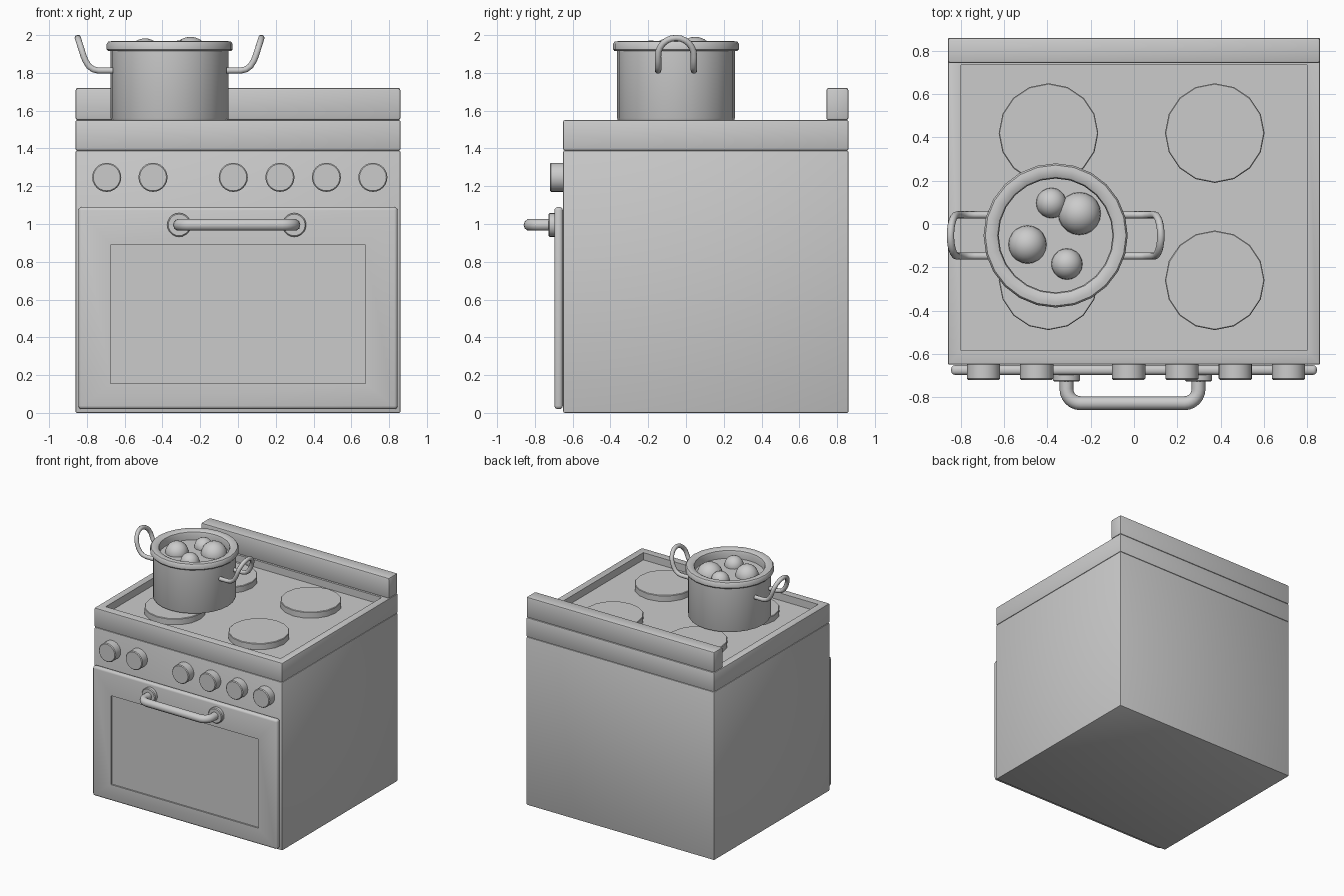
import bpy, bmesh
from math import sin, cos, pi, radians
from mathutils import Vector, Matrix

if "Cube" in bpy.data.objects:
    bpy.data.objects.remove(bpy.data.objects["Cube"])


def make(name, bm, angle=40):
    bmesh.ops.recalc_face_normals(bm, faces=bm.faces)
    me = bpy.data.meshes.new(name)
    bm.to_mesh(me)
    bm.free()
    ob = bpy.data.objects.new(name, me)
    bpy.context.collection.objects.link(ob)
    bpy.ops.object.select_all(action='DESELECT')
    ob.select_set(True)
    bpy.context.view_layer.objects.active = ob
    bpy.ops.object.shade_smooth_by_angle(angle=radians(angle))
    return ob


def box(name, lo, hi, bevel=0.008, seg=2, pocket=None):
    """Bevelled box; pocket = (outward normal, low corner, high corner, depth)."""
    lo, hi = Vector(lo), Vector(hi)
    bm = bmesh.new()
    bmesh.ops.create_cube(bm, size=1, matrix=Matrix.Translation((lo + hi) / 2)
                          @ Matrix.Diagonal((*(hi - lo), 1)))
    bmesh.ops.bevel(bm, geom=bm.edges[:], offset=bevel, segments=seg,
                    profile=0.5, affect='EDGES')
    if pocket:
        n, a, b, depth = Vector(pocket[0]), pocket[1], pocket[2], pocket[3]
        bm.normal_update()
        f = max(bm.faces, key=lambda q: q.calc_area() * (q.normal.dot(n) > 0.99))
        axes = [i for i in range(3) if abs(n[i]) < 0.5]
        for step in (0, depth):
            bmesh.ops.inset_individual(bm, faces=[f], thickness=0.002)
            mid = f.calc_center_median()
            for v in f.verts:
                for i, p, q in zip(axes, a, b):
                    v.co[i] = p if v.co[i] < mid[i] else q
                v.co -= n * step
    return make(name, bm, 30)


def lathe(name, profile, origin, sides, along_y=False, angle=40):
    """Spin (radius, height) points round the z axis, or the -y axis."""
    bm = bmesh.new()
    rings = []
    for r, h in profile:
        ring = []
        for k in range(1 if r == 0 else sides):
            t = 2 * pi * k / sides
            p = Vector((r * cos(t), r * sin(t), h))
            if along_y:
                p = Vector((p.x, -p.z, p.y))
            ring.append(bm.verts.new(p + Vector(origin)))
        rings.append(ring)
    for a, b in zip(rings, rings[1:]):
        for k in range(sides):
            quad = [a[k % len(a)], a[(k + 1) % len(a)],
                    b[(k + 1) % len(b)], b[k % len(b)]]
            bm.faces.new(list(dict.fromkeys(quad)))
    return make(name, bm, angle)


def disc(name, r, h, origin, sides, along_y=False, bevel=0.006):
    return lathe(name, [(0, 0), (r, 0), (r, h - bevel), (r - bevel, h), (0, h)],
                 origin, sides, along_y)


def tube(name, pts, radius):
    cu = bpy.data.curves.new(name, 'CURVE')
    cu.dimensions = '3D'
    cu.bevel_depth = radius
    cu.bevel_resolution = 3
    cu.use_fill_caps = True
    sp = cu.splines.new('POLY')
    sp.points.add(len(pts) - 1)
    for p, co in zip(sp.points, pts):
        p.co = (*co, 1)
    sp.use_smooth = True
    ob = bpy.data.objects.new(name, cu)
    bpy.context.collection.objects.link(ob)
    return ob


# Cabinet, recessed cooktop and back rail
box("oven_body", (-0.86, -0.65, 0), (0.86, 0.86, 1.39))
box("cooktop", (-0.86, -0.65, 1.39), (0.86, 0.86, 1.55),
    pocket=((0, 0, 1), (-0.80, -0.585), (0.80, 0.735), 0.06))
box("back_rail", (-0.86, 0.743, 1.55), (0.86, 0.86, 1.72), 0.012)

# Oven door with sunken window
box("oven_door", (-0.845, -0.697, 0.02), (0.845, -0.652, 1.09), 0.018, 3,
    pocket=((0, -1, 0), (-0.675, 0.155), (0.675, 0.89), 0.012))

# Burners
for i, x in enumerate((-0.395, 0.373)):
    for j, y in enumerate((-0.26, 0.42)):
        disc(f"burner_{i}_{j}", 0.23, 0.05, (x, y, 1.49), 16, bevel=0.004)

# Control knobs
for i, x in enumerate((-0.695, -0.45, -0.025, 0.222, 0.468, 0.714)):
    disc(f"knob_{i}", 0.077, 0.072, (x, -0.648, 1.247), 24, True)

# Door handle: two flanges and a bent bar
hx, hz, hr = 0.305, 0.995, 0.065
for s, side in ((-1, "left"), (1, "right")):
    disc(f"handle_flange_{side}", 0.063, 0.033, (s * hx - 0.007, -0.695, hz), 20, True)
half = [(hx, -0.69)] + [(hx - hr + hr * cos(t), -0.763 - hr * sin(t))
                        for t in [pi / 2 * k / 6 for k in range(7)]]
bar = [(x - 0.007, y, hz) for x, y in half]
bar += [(-x - 0.007, y, hz) for x, y in reversed(half)]
tube("door_handle", bar, 0.032)

# Pot shell with rolled rim
px, py = -0.362, -0.053
lathe("pot", [(0, 1.545), (0.298, 1.545), (0.308, 1.55), (0.312, 1.56),
              (0.312, 1.915), (0.325, 1.915), (0.333, 1.924), (0.333, 1.954),
              (0.325, 1.965), (0.308, 1.968), (0.285, 1.966), (0.268, 1.957),
              (0.263, 1.94), (0.263, 1.895), (0, 1.895)],
      (px, py, 0), 24)

# Food balls half sunk in the pot
for i, (x, y, r, z) in enumerate(((-0.382, 0.097, 0.070, 1.90), (-0.252, 0.048, 0.099, 1.892),
                                  (-0.492, -0.095, 0.088, 1.895), (-0.31, -0.185, 0.072, 1.90))):
    bm = bmesh.new()
    bmesh.ops.create_uvsphere(bm, u_segments=20, v_segments=12, radius=r,
                              matrix=Matrix.Translation((x, y, z)))
    make(f"food_ball_{i}", bm, 60)

# Upswept pot handles, mirrored left and right
leg = [(0.30, 1.812), (0.375, 1.812), (0.405, 1.819), (0.428, 1.836), (0.446, 1.865)]
for s, side in ((-1, "left"), (1, "right")):
    pts = [(px + s * u, py - 0.095, z) for u, z in leg]
    for k in range(13):
        t = pi * k / 12
        pts.append((px + s * (0.456 + 0.03 * sin(t)), py - 0.095 * cos(t),
                    1.89 + 0.095 * sin(t)))
    pts += [(px + s * u, py + 0.095, z) for u, z in reversed(leg)]
    tube(f"pot_handle_{side}", pts, 0.017)
